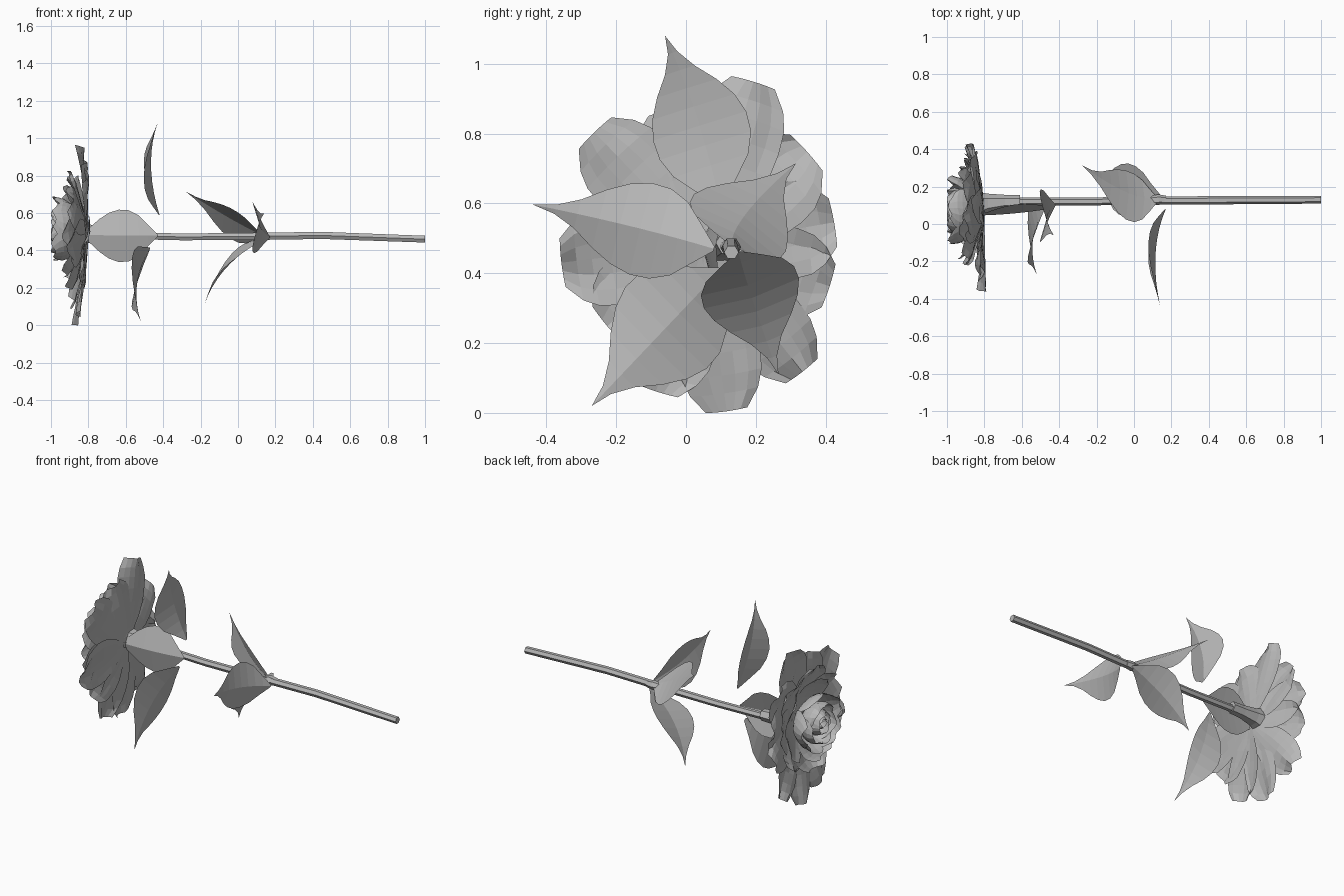
import bpy
import math
import random
from mathutils import Vector

random.seed(4)
if "Cube" in bpy.data.objects:
    bpy.data.objects.remove(bpy.data.objects["Cube"], do_unlink=True)

grey = bpy.data.materials.new("plain grey")
grey.use_nodes = True
grey.diffuse_color = (0.48, 0.48, 0.48, 1)
grey.node_tree.nodes["Principled BSDF"].inputs["Base Color"].default_value = grey.diffuse_color


def add_mesh(name, verts, faces):
    mesh = bpy.data.meshes.new(name)
    mesh.from_pydata(verts, [], faces)
    mesh.materials.append(grey)
    obj = bpy.data.objects.new(name, mesh)
    bpy.context.collection.objects.link(obj)
    return obj


def grid_faces(rows, cols):
    return [(r * cols + c, r * cols + c + 1, (r + 1) * cols + c + 1, (r + 1) * cols + c)
            for r in range(rows - 1) for c in range(cols - 1)]


def sample(values, t):
    """Linear interpolation along an evenly spaced list."""
    f = t * (len(values) - 1)
    i = min(int(f), len(values) - 2)
    return values[i] + (values[i + 1] - values[i]) * (f - i)


def tube(name, rings, sides):
    """Closed tube along x; each ring is (x, y, z, radius)."""
    verts = []
    for x, y, z, r in rings:
        for k in range(sides):
            a = 2 * math.pi * k / sides
            verts.append((x, y + r * math.cos(a), z + r * math.sin(a)))
    faces = [(i * sides + k, i * sides + (k + 1) % sides,
              (i + 1) * sides + (k + 1) % sides, (i + 1) * sides + k)
             for i in range(len(rings) - 1) for k in range(sides)]
    faces += [tuple(reversed(range(sides))),
              tuple(range(len(verts) - sides, len(verts)))]
    return add_mesh(name, verts, faces)


# Stem, its leaf joint and the flower's cup
tube("stem", [(1, .13, .46, .021), (.45, .127, .48, .022), (.1, .125, .475, .022),
              (-.3, .12, .472, .021), (-.64, .12, .48, .021)], 6)
tube("leaf_joint", [(.17, .13, .475, .022), (.13, .13, .475, .028), (.08, .127, .475, .022)], 6)
tube("flower_cup", [(-.61, .12, .487, .035), (-.69, .118, .488, .038),
                    (-.78, .11, .49, .052), (-.83, .1, .49, .07)], 6)

# Leaves: two flat-shaded halves folded back along a curved midrib
LEAF = [.05, .42, .8, .98, 1, .88, .64, .32, .1, 0]


def leaf(name, base, middle, tip, across, half, fold=.04):
    base, middle, tip = Vector(base), Vector(middle), Vector(tip)
    across = Vector(across).normalized()
    control = 2 * middle - (base + tip) / 2
    normal = (tip - base).cross(across).normalized()
    if normal.x > 0:
        normal.negate()
    verts = []
    rows = len(LEAF)
    for i in range(rows):
        t = i / (rows - 1)
        mid = base * (1 - t) ** 2 + control * 2 * t * (1 - t) + tip * t * t
        for s in (-1, -.5, 0, .5, 1):
            w = LEAF[i]
            verts.append(mid + across * s * w * half + normal * fold * w * abs(s))
    add_mesh(name, verts, grid_faces(rows, 5))


leaf("upper_leaf", (-.42, .1, .59), (-.465, .03, .85), (-.43, -.06, 1.08), (0, .95, .3), .14)
leaf("front_leaf", (.17, .08, .47), (.115, -.16, .535), (.14, -.44, .597), (0, .25, 1), .135)
leaf("lower_leaf", (-.47, .1, .41), (-.54, -.08, .22), (-.52, -.27, .02), (0, .7, -.7), .165, .03)
leaf("hanging_leaf", (.14, .15, .46), (-.06, .195, .31), (-.18, .265, .11), (.18, .95, .3), .145, .02)
leaf("raised_leaf", (.13, .13, .48), (-.05, .175, .575), (-.28, .315, .715), (0, .24, -.15), .155, .025)
leaf("side_leaf", (-.43, .085, .48), (-.66, .055, .48), (-.89, .045, .485), (0, .05, 1), .14)

# Petals: rounded sheets that can curl around the flower's axis
PETAL = [.2, .5, .78, .95, 1, .97, .82, .5]


def petal(name, centre, angle, radii, depths, half, curl, ruffle):
    radial = Vector((0, math.cos(angle), math.sin(angle)))
    tangent = Vector((0, -math.sin(angle), math.cos(angle)))
    rows, cols = 8, 7
    phase = random.uniform(0, 6)
    tilt = random.uniform(-1, 1) * ruffle
    verts = []
    for i in range(rows):
        t = i / (rows - 1)
        h = half * PETAL[i]
        for j in range(cols):
            s = j / (cols - 1) * 2 - 1
            r = sample(radii, t) - curl * h * s * s
            x = sample(depths, t) + t * (ruffle * math.sin(3 * s + phase) + tilt * s)
            x += random.uniform(-.3, .3) * ruffle * t
            verts.append(Vector((max(x, -1), centre[0], centre[1])) + radial * r + tangent * h * s)
    add_mesh(name, verts, grid_faces(rows, cols))


# Outer petals: direction in degrees, reach and half width; the rim leans back on one side
outer = [(73, .49, .13), (42, .4, .14), (10, .38, .14), (-18, .38, .13), (-52, .46, .115),
         (-82, .48, .12), (-108, .44, .13), (-140, .36, .14), (187, .41, .14),
         (134, .45, .13), (103, .4, .14)]
for n, (deg, reach, half) in enumerate(outer):
    a = math.radians(deg)
    start = -.8 - .012 * (n % 2)
    rim = -.85 - .035 * math.cos(a) + .02 * math.sin(a)
    petal(f"outer_petal_{n + 1}", (.05, .48), a,
          [.02, reach * .4, reach * .75, reach],
          [start, start * .7 + rim * .3, start * .3 + rim * .7, rim], half, .05, .016)

# Inner layers: count, radii, depths, half width, curl
layers = [
    ("middle_petal", 7, [.02, .14, .25, .31], [-.8, -.84, -.87, -.9], .13, .1, .016),
    ("upper_petal", 5, [.02, .14, .21, .25], [-.81, -.85, -.89, -.925], .12, .2, .014),
    ("inner_petal", 5, [.02, .13, .17, .185], [-.82, -.87, -.93, -.985], .11, .4, .012),
    ("bud_petal", 5, [.02, .1, .13, .12], [-.84, -.89, -.95, -.995], .095, .5, .008),
    ("bud_wrap", 4, [.02, .07, .08, .06], [-.85, -.9, -.95, -.995], .07, .55, .006),
    ("heart_petal", 3, [.01, .035, .045, .025], [-.86, -.9, -.95, -.99], .04, .5, .004)]
for k, (name, count, radii, depths, half, curl, ruffle) in enumerate(layers):
    for n in range(count):
        a = 2 * math.pi * (n + random.uniform(-.15, .15)) / count + k * .7
        size = random.uniform(.92, 1.06)
        petal(f"{name}_{n + 1}", (.065, .51), a, [r * size for r in radii], depths,
              half, curl, ruffle)
